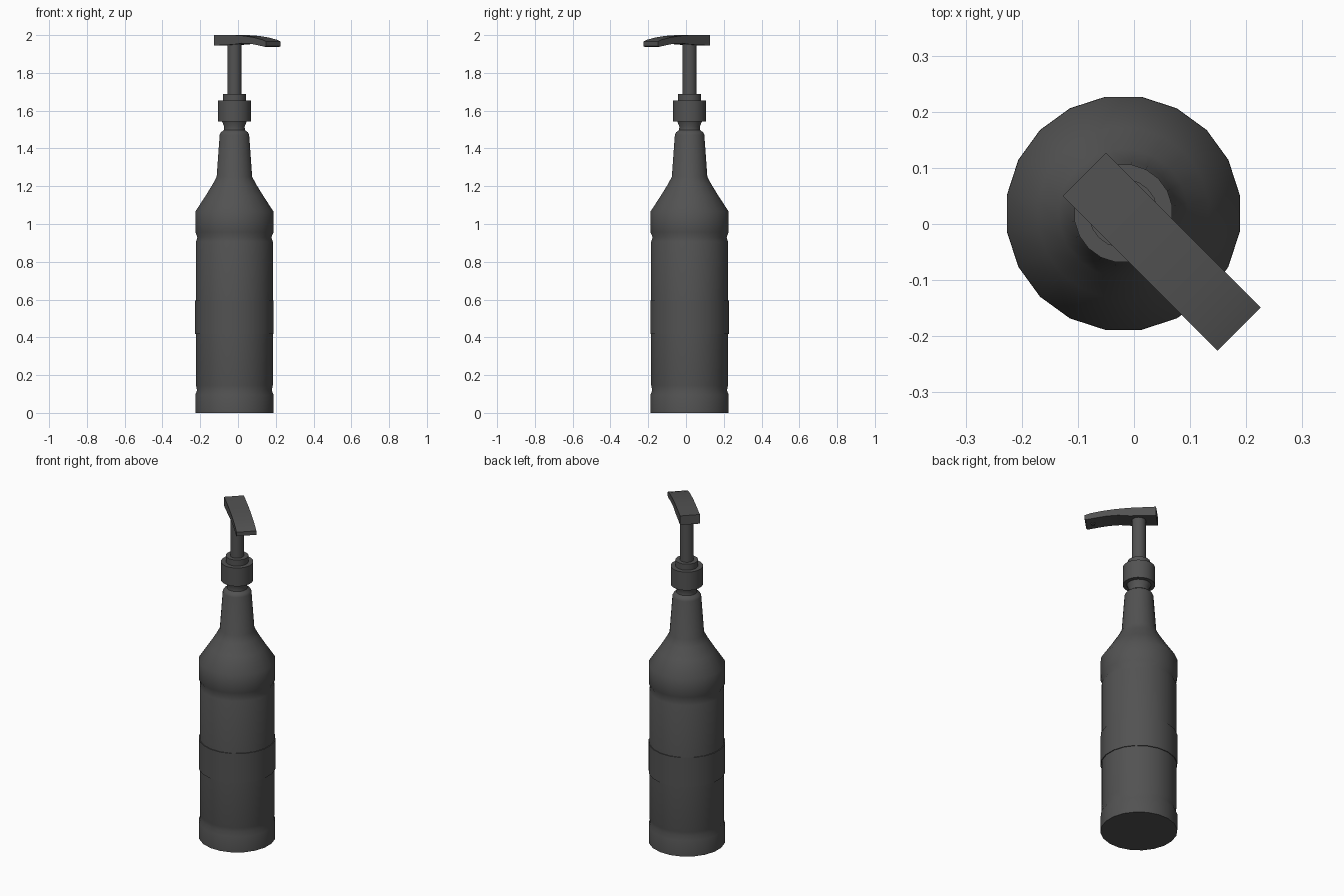
import bpy, bmesh, math
from mathutils import Vector, Matrix

if "Cube" in bpy.data.objects:
    bpy.data.objects.remove(bpy.data.objects["Cube"])

AX, AY, SIDES = -0.019, 0.019, 20
dark = bpy.data.materials.new("dark_grey")
dark.diffuse_color = (0.085, 0.085, 0.085, 1)
dark.use_nodes = True
dark.node_tree.nodes["Principled BSDF"].inputs["Base Color"].default_value = dark.diffuse_color


def finish(name, bm, angle):
    bmesh.ops.recalc_face_normals(bm, faces=bm.faces)
    me = bpy.data.meshes.new(name)
    bm.to_mesh(me)
    bm.free()
    me.materials.append(dark)
    ob = bpy.data.objects.new(name, me)
    bpy.context.collection.objects.link(ob)
    bpy.ops.object.select_all(action='DESELECT')
    ob.select_set(True)
    bpy.context.view_layer.objects.active = ob
    bpy.ops.object.shade_smooth_by_angle(angle=math.radians(angle))
    return ob


def lathe(name, profile, sides=SIDES, angle=40):
    """Closed turned solid around the bottle axis from (radius, z) pairs."""
    bm = bmesh.new()
    rings = []
    for r, z in profile:
        r /= math.cos(math.pi / sides)
        rings.append([bm.verts.new((AX + r * math.cos(a), AY + r * math.sin(a), z))
                      for a in ((k + 0.5) * math.tau / sides for k in range(sides))])
    for lo, hi in zip(rings, rings[1:]):
        for k in range(sides):
            n = (k + 1) % sides
            bm.faces.new((lo[k], lo[n], hi[n], hi[k]))
    bm.faces.new(rings[0])
    bm.faces.new(rings[-1])
    return finish(name, bm, angle)


def extrude_side(name, outline, width):
    """Side outline (along spout, z) given a width, turned towards +x -y."""
    bm = bmesh.new()
    f = bm.faces.new([bm.verts.new((t, -width / 2, z)) for t, z in outline])
    new = bmesh.ops.extrude_face_region(bm, geom=[f])["geom"]
    bmesh.ops.translate(bm, vec=Vector((0, width, 0)),
                        verts=[v for v in new if isinstance(v, bmesh.types.BMVert)])
    bmesh.ops.rotate(bm, verts=bm.verts, matrix=Matrix.Rotation(-math.pi / 4, 3, 'Z'))
    return finish(name, bm, 25)


# bottle body with base groove, shoulder groove, tapered neck and lip
lathe("bottle", [
    (0.207, 0.0), (0.207, 0.095), (0.198, 0.12), (0.203, 0.145),
    (0.203, 0.907), (0.196, 0.93), (0.207, 0.957), (0.207, 1.066),
    (0.152, 1.15), (0.114, 1.212), (0.094, 1.25), (0.078, 1.472), (0.072, 1.485),
    (0.056, 1.497), (0.054, 1.515), (0.066, 1.545)])

# raised label band
lathe("label_band", [(0.2075, 0.418), (0.2075, 0.594)])

# pump: screw cap, collar, stem
lathe("pump_cap", [(0.087, 1.543), (0.087, 1.653)])
lathe("pump_collar", [(0.061, 1.65), (0.061, 1.689)])
lathe("pump_stem", [(0.037, 1.68), (0.037, 1.965)])

# curved press head with drooping spout
extrude_side("pump_head", [
    (-0.125, 1.945), (0.02, 1.95), (0.08, 1.957), (0.14, 1.955),
    (0.20, 1.947), (0.255, 1.938), (0.265, 1.942), (0.265, 1.966),
    (0.235, 1.976), (0.17, 1.988), (0.10, 1.996), (0.02, 2.0), (-0.125, 2.0)], 0.109)

# small outlet under the spout tip
bm = bmesh.new()
bmesh.ops.create_cone(bm, cap_ends=True, segments=12, radius1=0.012, radius2=0.012, depth=0.02,
                      matrix=Matrix.Translation((0.158, -0.158, 1.946)))
finish("spout_outlet", bm, 40)
